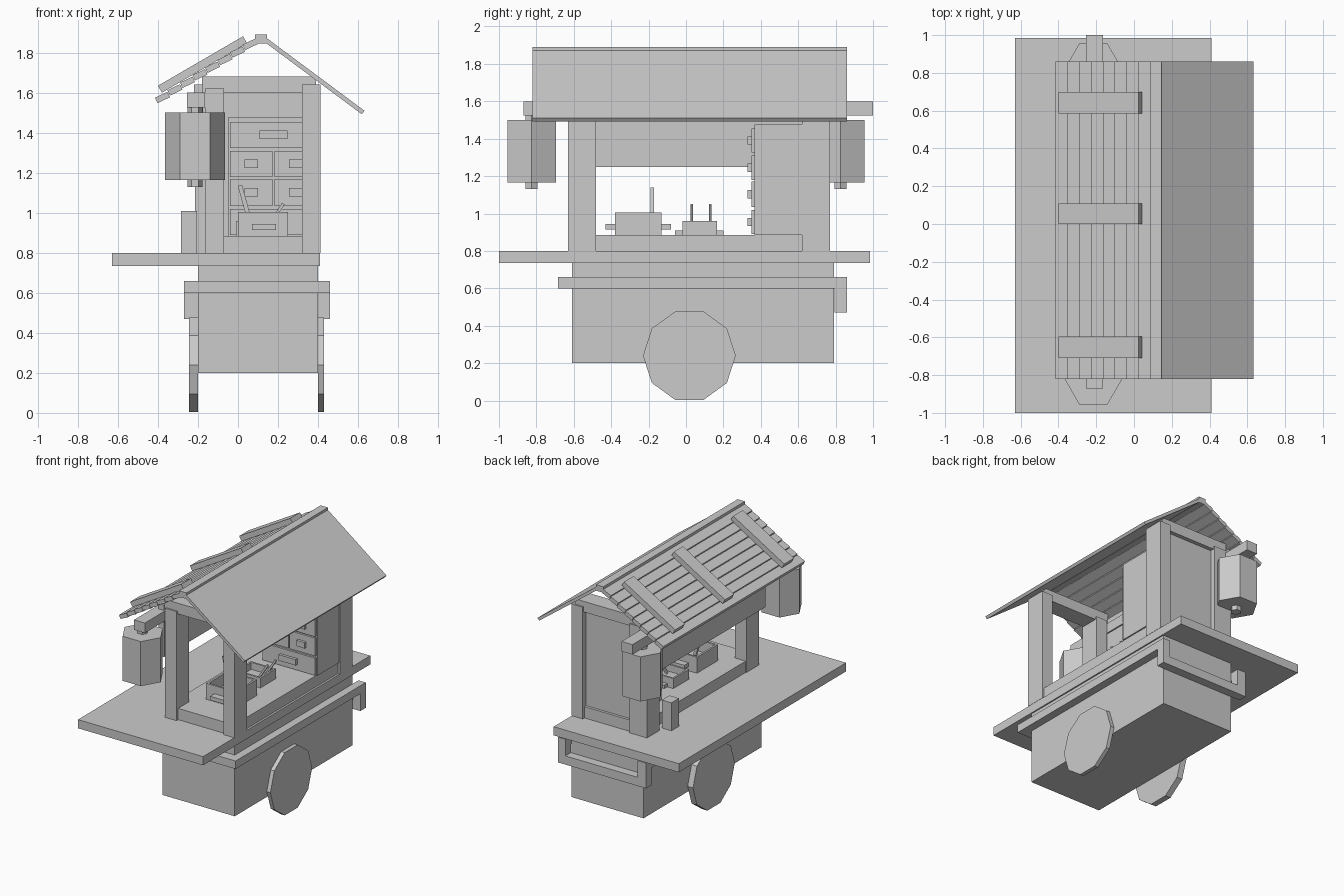
import bpy, bmesh, math
from mathutils import Vector, Matrix

if "Cube" in bpy.data.objects:
    bpy.data.objects.remove(bpy.data.objects["Cube"])


def finish(name, bm):
    bmesh.ops.recalc_face_normals(bm, faces=bm.faces)
    me = bpy.data.meshes.new(name)
    bm.to_mesh(me)
    bm.free()
    ob = bpy.data.objects.new(name, me)
    bpy.context.collection.objects.link(ob)
    return ob


def box(name, x, y, z):
    """Box given by its (min, max) extents."""
    bm = bmesh.new()
    bmesh.ops.create_cube(bm, size=1)
    for v in bm.verts:
        v.co = Vector([(a + b) / 2 + c * (b - a) for (a, b), c in zip((x, y, z), v.co)])
    return finish(name, bm)


def slab(name, a, b, y, t):
    """Sloped board whose top runs from (x, z) a to b, extruded along y."""
    d = (Vector(b) - Vector(a)).normalized()
    n = Vector((-d.y, d.x))
    if n.y < 0:
        n = -n
    prof = [Vector(a), Vector(b), Vector(b) - n * t, Vector(a) - n * t]
    bm = bmesh.new()
    f = bm.faces.new([bm.verts.new((p.x, y[0], p.y)) for p in prof])
    r = bmesh.ops.extrude_face_region(bm, geom=[f])
    bmesh.ops.translate(bm, vec=(0, y[1] - y[0], 0),
                        verts=[v for v in r["geom"] if isinstance(v, bmesh.types.BMVert)])
    return finish(name, bm)


def prism(name, n, r, depth, loc, rot=None):
    bm = bmesh.new()
    bmesh.ops.create_cone(bm, cap_ends=True, segments=n, radius1=r, radius2=r, depth=depth)
    # put the first corner on the local x axis
    top = max(bm.verts, key=lambda v: v.co.x)
    m = Matrix.Rotation(-math.atan2(top.co.y, top.co.x), 4, 'Z')
    m = Matrix.Translation(loc) @ (rot or Matrix()) @ m
    bmesh.ops.transform(bm, matrix=m, verts=bm.verts)
    return finish(name, bm)


def crate(name, x, y, z, wall=0.02):
    """Open-topped box."""
    ob = box(name, x, y, z)
    bm = bmesh.new()
    bm.from_mesh(ob.data)
    top = max(bm.faces, key=lambda f: f.calc_center_median().z)
    bmesh.ops.inset_region(bm, faces=[top], thickness=wall)
    r = bmesh.ops.extrude_face_region(bm, geom=[top])
    bmesh.ops.translate(bm, vec=(0, 0, -(z[1] - z[0]) * 0.7),
                        verts=[v for v in r["geom"] if isinstance(v, bmesh.types.BMVert)])
    if top.is_valid:
        bm.faces.remove(top)
    bm.to_mesh(ob.data)
    bm.free()
    return ob


# cart body, counter and floor
box("cart_body", (-0.2, 0.4), (-0.61, 0.79), (0.2, 0.74))
box("counter", (-0.63, 0.41), (-1.0, 0.985), (0.735, 0.80))
box("stall_floor", (-0.16, 0.395), (-0.61, 0.75), (0.79, 0.885))

# push rails with dropped handle at the back
for s, x in (("left", (-0.27, -0.2)), ("right", (0.4, 0.46))):
    box("rail_" + s, x, (-0.685, 0.86), (0.6, 0.66))
    box("handle_drop_" + s, x, (0.795, 0.86), (0.47, 0.6))
box("rail_front", (-0.2, 0.4), (-0.685, -0.61), (0.6, 0.66))
box("handle_bar", (-0.2, 0.4), (0.795, 0.86), (0.47, 0.535))

# wheels
side = Matrix.Rotation(math.pi / 2, 4, 'X') @ Matrix.Rotation(math.pi / 2, 4, 'Y')
side = Matrix(((0, 0, 1, 0), (1, 0, 0, 0), (0, 1, 0, 0), (0, 0, 0, 1)))
prism("wheel_left", 10, 0.248, 0.045, (-0.222, 0.018, 0.24), side)
prism("wheel_right", 10, 0.248, 0.03, (0.415, 0.018, 0.24), side)

# posts and top beams
box("post_front_left", (-0.165, -0.07), (-0.63, -0.48), (0.8, 1.62))
box("post_front_right", (0.32, 0.412), (-0.63, -0.48), (0.8, 1.64))
box("post_back_left", (-0.215, -0.07), (0.62, 0.77), (0.8, 1.62))
box("post_back_right", (0.32, 0.412), (0.62, 0.77), (0.8, 1.64))
box("beam_front", (-0.18, 0.39), (-0.62, -0.49), (1.6, 1.68))
box("beam_back", (-0.18, 0.39), (0.63, 0.76), (1.6, 1.68))
box("side_valance", (-0.22, -0.175), (-0.63, 0.77), (1.25, 1.64))
box("back_panel", (-0.08, 0.33), (0.69, 0.73), (0.8, 1.61))

# drawer cabinet
box("cabinet", (-0.05, 0.405), (0.365, 0.7), (0.885, 1.475))
rows = [(0.89, 1.02, 1), (1.035, 1.17, 2), (1.18, 1.31, 2), (1.325, 1.455, 1)]
for z0, z1, n in rows:
    w = 0.445 / n
    for i in range(n):
        x0 = -0.045 + i * w
        c, h = x0 + w / 2, 0.07 if n == 1 else 0.033
        box("drawer", (x0 + 0.004, x0 + w - 0.004), (0.35, 0.37), (z0, z1))
        zc = (z0 + z1) / 2
        box("drawer_handle", (c - h, c + h), (0.33, 0.352), (zc - 0.022, zc + 0.022))

# food trays with end handles and sticks
crate("large_tray", (0.0, 0.25), (-0.38, -0.13), (0.885, 1.005))
for y in ((-0.43, -0.38), (-0.13, -0.08)):
    box("large_tray_handle", (0.07, 0.19), y, (0.915, 0.945))
crate("small_tray", (-0.01, 0.2), (-0.02, 0.165), (0.885, 0.96))
for y in ((-0.06, -0.02), (0.165, 0.2)):
    box("small_tray_handle", (0.04, 0.15), y, (0.885, 0.91))
slab("large_stick", (0.02, 1.14), (0.07, 0.96), (-0.19, -0.17), 0.022)
for y in (0.025, 0.122):
    slab("small_stick", (0.22, 1.05), (0.13, 0.91), (y, y + 0.013), 0.015)

# upright container on the counter
box("counter_container", (-0.285, -0.205), (0.49, 0.58), (0.8, 1.01))

# lanterns on a through arm
box("lantern_arm", (-0.255, -0.165), (-0.87, 1.0), (1.525, 1.60))
for y in (-0.825, 0.825):
    prism("lantern", 6, 0.15, 0.335, (-0.215, y, 1.3325))
    prism("lantern_cap", 6, 0.037, 0.40, (-0.215, y, 1.33))

# roof: plain sheet, ridge, overlapping planks and straps
Y = (-0.82, 0.86)
slab("roof_sheet", (0.145, 1.872), (0.632, 1.51), Y, 0.022)
box("roof_ridge", (0.085, 0.145), Y, (1.845, 1.89))
lo, hi = Vector((-0.415, 1.575)), Vector((0.085, 1.878))
N = 8
for i in range(N):
    a, b = lo.lerp(hi, i / N), lo.lerp(hi, (i + 1) / N)
    slab("roof_plank", a, b - Vector((0, 0.008)), Y, 0.03)
for y in ((-0.71, -0.595), (0.0, 0.108), (0.585, 0.7)):
    slab("roof_strap", (-0.4, 1.635), (0.025, 1.882), y, 0.04)
